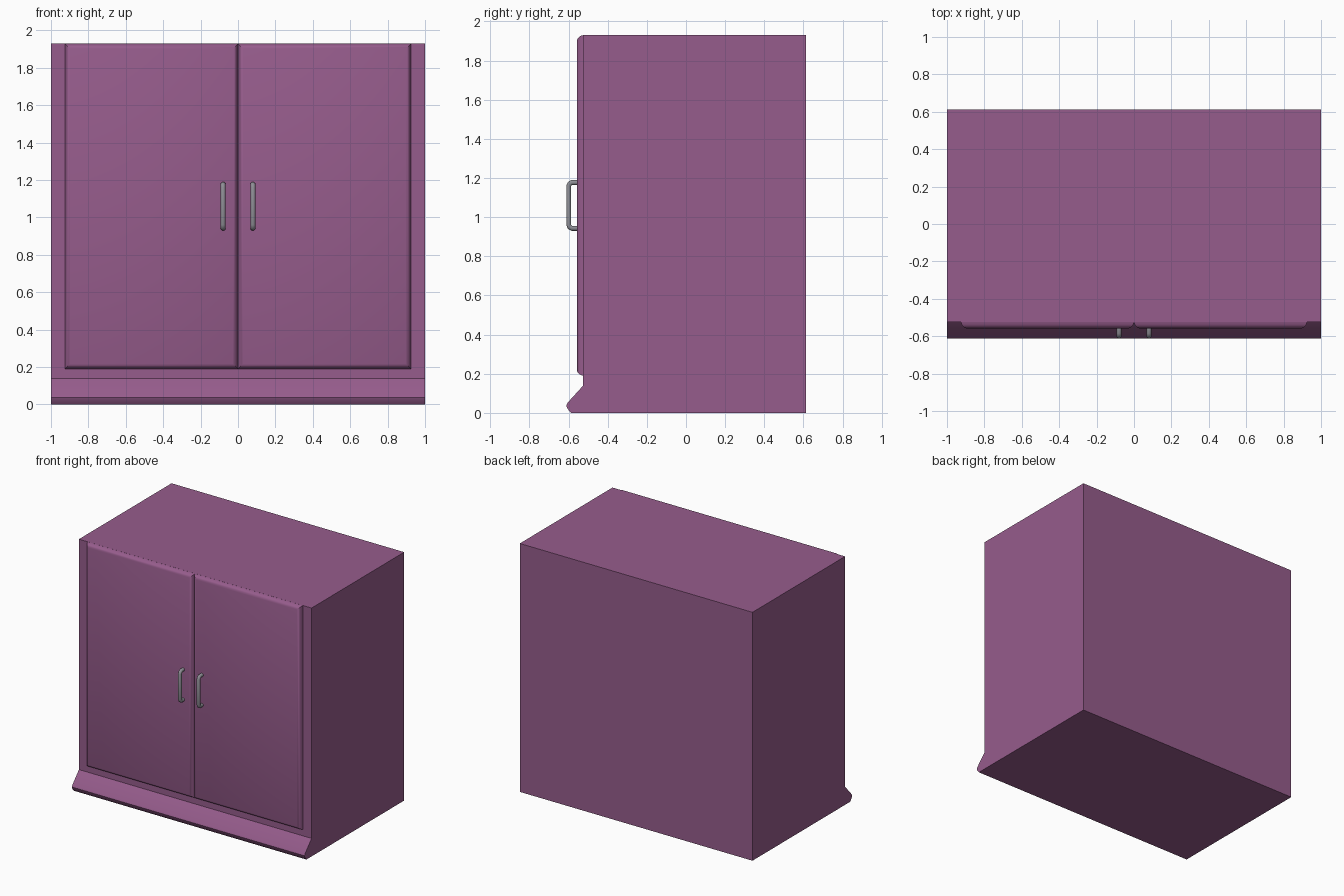
import bpy, bmesh, math

if "Cube" in bpy.data.objects:
    bpy.data.objects.remove(bpy.data.objects["Cube"])


def material(name, rgb):
    m = bpy.data.materials.new(name)
    m.diffuse_color = (*rgb, 1)
    m.use_nodes = True
    m.node_tree.nodes["Principled BSDF"].inputs["Base Color"].default_value = m.diffuse_color
    return m


plum = material("plum_paint", (0.305, 0.107, 0.262))
grey = material("grey_metal", (0.27, 0.27, 0.30))


def finish(name, bm, mat, angle):
    bmesh.ops.recalc_face_normals(bm, faces=bm.faces)
    me = bpy.data.meshes.new(name)
    bm.to_mesh(me)
    bm.free()
    me.materials.append(mat)
    ob = bpy.data.objects.new(name, me)
    bpy.context.collection.objects.link(ob)
    bpy.ops.object.select_all(action='DESELECT')
    ob.select_set(True)
    bpy.context.view_layer.objects.active = ob
    bpy.ops.object.shade_smooth_by_angle(angle=math.radians(angle))
    return ob


def skin(bm, rings):
    """Join equal rings of points into a capped tube."""
    loops = [[bm.verts.new(p) for p in r] for r in rings]
    n = len(loops[0])
    for a, b in zip(loops, loops[1:]):
        for i in range(n):
            j = (i + 1) % n
            bm.faces.new((a[i], a[j], b[j], b[i]))
    bm.faces.new(loops[0])
    bm.faces.new(loops[-1])


# Cabinet body with flared skirting, side profile (y, z) swept along x
profile = [(0.612, 0), (0.612, 1.93), (-0.525, 1.93), (-0.525, 0.14),
           (-0.605, 0.052), (-0.612, 0.038), (-0.606, 0.022), (-0.588, 0)]
bm = bmesh.new()
skin(bm, [[(x, y, z) for y, z in profile] for x in (-1, 1)])
finish("cabinet_body", bm, plum, 40)

# Door edge moulding: (inset from the outline, y)
edge = [(0, -0.523), (0.003, -0.536), (0.010, -0.547),
        (0.020, -0.555), (0.028, -0.558)]
# Handle centreline (y, z), with clipped corners
path = [(-0.55, 1.177), (-0.584, 1.177), (-0.594, 1.171), (-0.599, 1.160),
        (-0.599, 0.960), (-0.594, 0.949), (-0.584, 0.943), (-0.55, 0.943)]

for side, s in (("left", -1), ("right", 1)):
    # Door
    bm = bmesh.new()
    rings = []
    for d, y in edge:
        x0, x1, z0, z1 = s * d, s * (0.925 - d), 0.19 + d, 1.93 - d
        rings.append([(x0, y, z0), (x1, y, z0), (x1, y, z1), (x0, y, z1)])
    skin(bm, rings)
    finish(side + "_door", bm, plum, 32)

    # Handle: octagonal tube along the path
    bm = bmesh.new()
    rings = []
    for i, (y, z) in enumerate(path):
        ya, za = path[max(i - 1, 0)]
        yb, zb = path[min(i + 1, len(path) - 1)]
        length = math.hypot(yb - ya, zb - za)
        ny, nz = -(zb - za) / length, (yb - ya) / length
        ring = []
        for k in range(8):
            t = math.tau * (k + 0.5) / 8
            r = 0.0138
            ring.append((s * 0.08 + r * math.cos(t),
                         y + ny * r * math.sin(t), z + nz * r * math.sin(t)))
        rings.append(ring)
    skin(bm, rings)
    finish(side + "_handle", bm, grey, 50)
